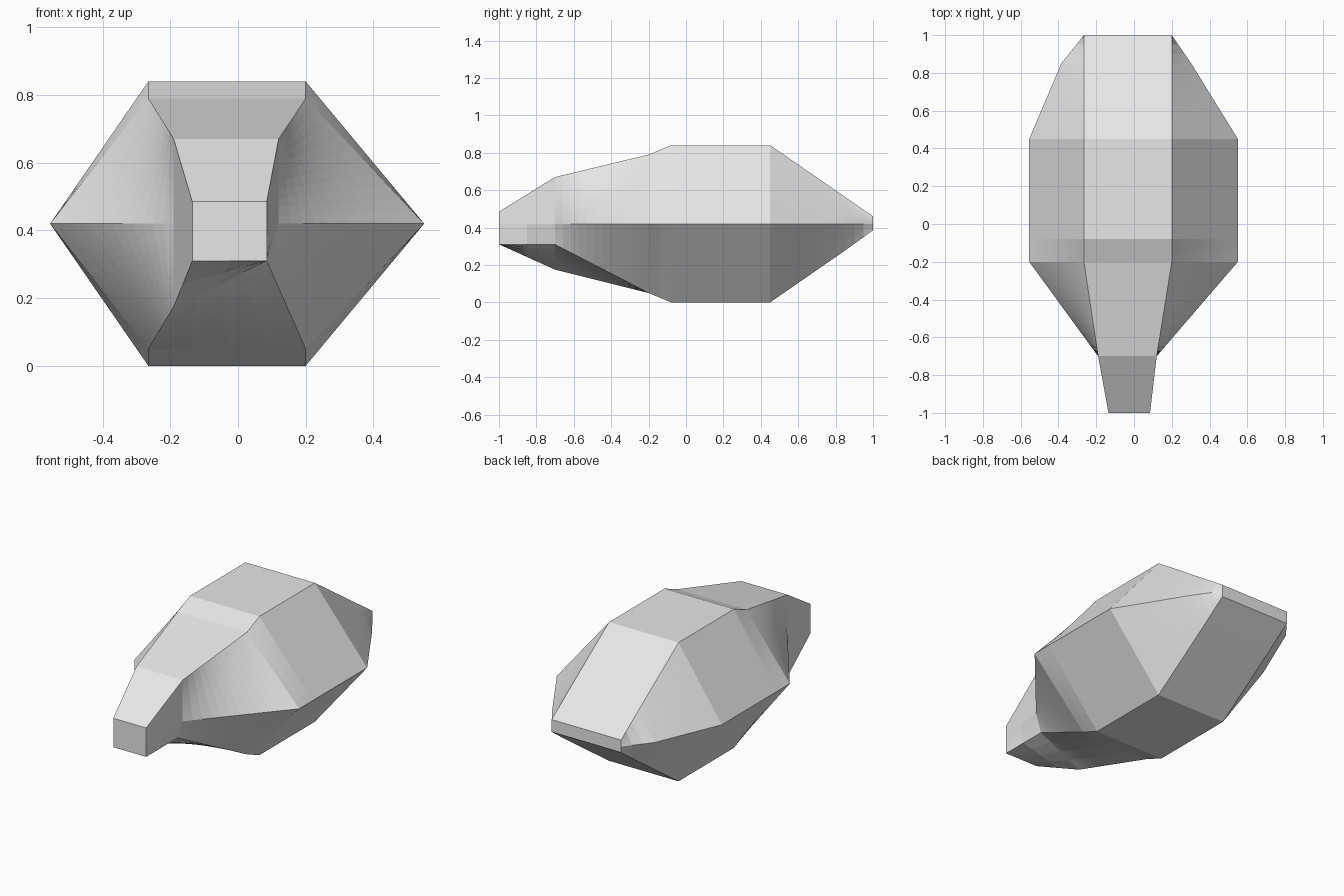
import bpy
import bmesh
from mathutils import Vector

if "Cube" in bpy.data.objects:
    bpy.data.objects.remove(bpy.data.objects["Cube"])

grey = bpy.data.materials.new("plain_grey")
grey.diffuse_color = (0.8, 0.8, 0.8, 1)
grey.use_nodes = True
grey.node_tree.nodes["Principled BSDF"].inputs["Base Color"].default_value = grey.diffuse_color


def ring(y, left, right, top, bottom, side_l, side_r):
    """Six-sided cross-section: top pair, right ridge, bottom pair, left ridge."""
    mid = 0.42
    return [Vector(p) for p in (
        (left, y, top), (right, y, top), (side_r, y, mid),
        (right, y, bottom), (left, y, bottom), (side_l, y, mid))]


# Cross-sections from the nose to the tail
stations = [
    ring(-1.00, -0.135, 0.085, 0.485, 0.310, -0.135, 0.085),
    ring(-0.70, -0.190, 0.120, 0.670, 0.175, -0.190, 0.120),
    ring(-0.20, -0.265, 0.200, 0.790, 0.050, -0.555, 0.550),
    ring(-0.08, -0.265, 0.200, 0.840, 0.000, -0.555, 0.550),
    ring(0.45, -0.265, 0.200, 0.840, 0.000, -0.555, 0.550),
    ring(0.85, -0.265, 0.200, 0.564, 0.277, -0.385, 0.303),
    ring(1.00, -0.265, 0.200, 0.460, 0.385, -0.265, 0.200),
]
# The lower right neck corner is pulled up level with the nose base
stations[1][3] = Vector((0.085, -0.70, 0.310))

# Steps along each span and around each side, finer on the twisted patches
span_steps = [2, 12, 2, 1, 8, 3]
side_steps = [1, 10, 10, 4, 10, 10]


def fill_ring(points):
    out = []
    for i, n in enumerate(side_steps):
        a, b = points[i], points[(i + 1) % 6]
        out += [a.lerp(b, k / n) for k in range(n)]
    return out


rings = []
for i, n in enumerate(span_steps):
    a, b = fill_ring(stations[i]), fill_ring(stations[i + 1])
    rings += [[p.lerp(q, k / n) for p, q in zip(a, b)] for k in range(n)]
rings.append(fill_ring(stations[-1]))

# Skin the sections and close both ends
bm = bmesh.new()
loops = [[bm.verts.new(p) for p in r] for r in rings]
count = len(loops[0])
for a, b in zip(loops, loops[1:]):
    for i in range(count):
        j = (i + 1) % count
        bm.faces.new((a[i], a[j], b[j], b[i]))
bm.faces.new(loops[0])
bm.faces.new(loops[-1])
bmesh.ops.recalc_face_normals(bm, faces=bm.faces)

mesh = bpy.data.meshes.new("hull")
bm.to_mesh(mesh)
bm.free()
mesh.materials.append(grey)
hull = bpy.data.objects.new("hull", mesh)
bpy.context.collection.objects.link(hull)
